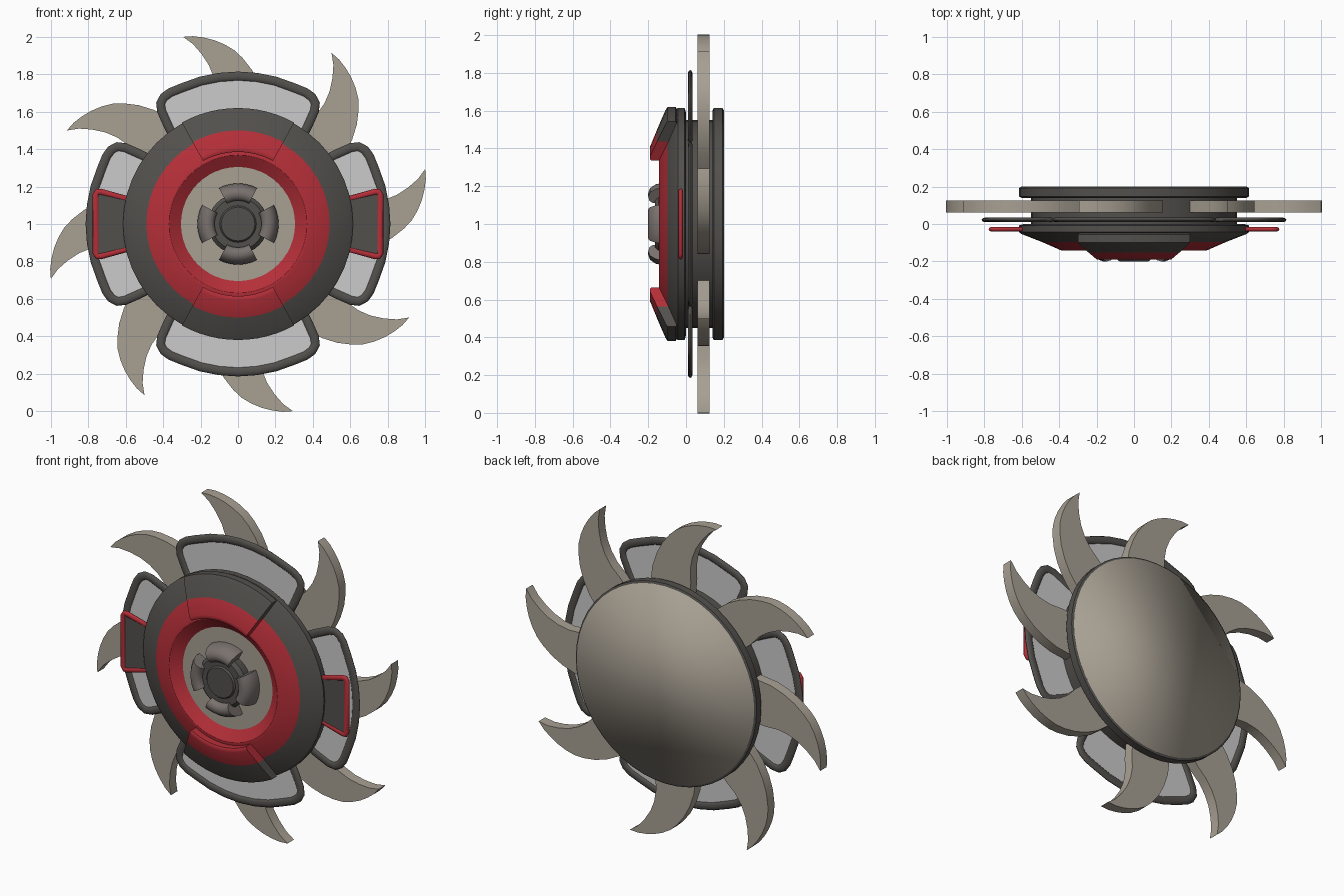
import bpy, bmesh, math

if "Cube" in bpy.data.objects:
    bpy.data.objects.remove(bpy.data.objects["Cube"])

def material(name, r, g, b):
    m = bpy.data.materials.new(name)
    m.diffuse_color = (r, g, b, 1)
    m.use_nodes = True
    m.node_tree.nodes["Principled BSDF"].inputs["Base Color"].default_value = m.diffuse_color
    return m

DARK = material("charcoal", 0.085, 0.08, 0.073)
RED = material("red", 0.46, 0.028, 0.04)
TAUPE = material("taupe", 0.39, 0.35, 0.29)
PALE = material("pale grey", 0.60, 0.60, 0.60)
BROWN = material("brown grey", 0.19, 0.165, 0.155)

def finish(name, bm, mats, angle=35):
    bmesh.ops.remove_doubles(bm, verts=bm.verts, dist=1e-5)
    bmesh.ops.recalc_face_normals(bm, faces=bm.faces)
    me = bpy.data.meshes.new(name)
    bm.to_mesh(me)
    bm.free()
    for m in mats:
        me.materials.append(m)
    ob = bpy.data.objects.new(name, me)
    bpy.context.collection.objects.link(ob)
    bpy.ops.object.select_all(action='DESELECT')
    ob.select_set(True)
    bpy.context.view_layer.objects.active = ob
    bpy.ops.object.shade_smooth_by_angle(angle=math.radians(angle))
    return ob

def lathe(name, prof, mats, ids=None, mid=None, half=180, segs=48, angle=35):
    """Closed (radius, y) profile turned about the y axis through z = 1."""
    bm = bmesh.new()
    full = mid is None
    count = segs if full else segs + 1
    rings = []
    for i in range(count):
        a = math.radians(360 * i / segs if full else mid - half + 2 * half * i / segs)
        rings.append([bm.verts.new((r * math.cos(a), y, 1 + r * math.sin(a))) for r, y in prof])
    n = len(prof)
    for i in range(segs):
        p, q = rings[i], rings[(i + 1) % count]
        for j in range(n):
            k = (j + 1) % n
            f = bm.faces.new((p[j], p[k], q[k], q[j]))
            f.material_index = ids[j] if ids else 0
    if not full:
        bm.faces.new(rings[0])
        bm.faces.new(rings[-1])
    return finish(name, bm, mats, angle)

def plate(name, pts, y0, y1, mat, angle=35):
    """Outline in the x/z plane, extruded along y."""
    bm = bmesh.new()
    a = [bm.verts.new((x, y0, 1 + z)) for x, z in pts]
    b = [bm.verts.new((x, y1, 1 + z)) for x, z in pts]
    bm.faces.new(a)
    bm.faces.new(b)
    for i in range(len(pts)):
        j = (i + 1) % len(pts)
        bm.faces.new((a[i], a[j], b[j], b[i]))
    return finish(name, bm, [mat], angle)

def tube(name, pts, y, w, t, mat):
    """Flattened closed tube following an outline."""
    bm = bmesh.new()
    n, rings = len(pts), []
    for i in range(n):
        (x0, z0), (x, z), (x1, z1) = pts[i - 1], pts[i], pts[(i + 1) % n]
        d = math.hypot(x1 - x0, z1 - z0)
        nx, nz = (z1 - z0) / d, -(x1 - x0) / d
        ring = []
        for k in range(10):
            c = 2 * math.pi * k / 10
            ring.append(bm.verts.new((x + nx * w * math.cos(c), y + t * math.sin(c),
                                      1 + z + nz * w * math.cos(c))))
        rings.append(ring)
    for i in range(n):
        p, q = rings[i], rings[(i + 1) % n]
        for k in range(10):
            m = (k + 1) % 10
            bm.faces.new((p[k], p[m], q[m], q[k]))
    return finish(name, bm, [mat], 60)

def turn(pts, deg):
    c, s = math.cos(math.radians(deg)), math.sin(math.radians(deg))
    return [(x * c - z * s, x * s + z * c) for x, z in pts]

# Front dish: dark rim, red raised ring, taupe recessed centre
lathe("front_dish",
      [(0, 0), (.59, 0), (.615, -.008), (.615, -.043), (.605, -.052), (.49, -.097),
       (.385, -.143), (.368, -.143), (.305, -.10), (0, -.10)],
      [DARK, RED, TAUPE], [0, 0, 0, 0, 0, 1, 1, 1, 2, 2], angle=30)

# Drum between the front dish and the back disc
lathe("middle_drum", [(0, -.01), (.55, -.01), (.55, .15), (0, .15)], [DARK])

# Back disc with smooth taupe cover
lathe("back_rim", [(0, .14), (.6, .14), (.615, .147), (.615, .192), (.605, .198),
                   (.598, .198), (.598, .17), (0, .17)], [DARK])
circle = [(.603 * math.cos(i * math.pi / 24), .603 * math.sin(i * math.pi / 24)) for i in range(48)]
plate("back_cover", circle, .165, .2, TAUPE, 180)

# Eight curved saw blades
blade = [(.5, .915), (.54, .88), (.575, .835), (.605, .785), (.628, .73), (.643, .67), (.645, .61),
         (.635, .53), (.61, .45), (.57, .37), (.50, .28), (.25, .40), (.36, .53),
         (.42, .585), (.462, .645), (.49, .71), (.505, .78), (.51, .85)]
for i in range(8):
    plate(f"blade_{i + 1}", turn(blade, 45 * i), .062, .125, TAUPE)

# Four guard frames with pale panels
side = [(.10, .783), (.20, .763), (.30, .727), (.36, .703), (.395, .678), (.413, .645),
        (.408, .605), (.375, .53), (.34, .46), (.30, .44)]
frame = [(0, .79)] + side + [(-x, z) for x, z in reversed(side)]
for i in range(4):
    pts = turn(frame, 90 * i)
    tube(f"guard_frame_{i + 1}", pts, .022, .025, .013, DARK)
    plate(f"guard_panel_{i + 1}", pts, .018, .026, PALE)

# Red framed tabs on both sides
half_tab = [(.56, .128), (.735, .172), (.752, .172), (.76, .16)]
tab = half_tab + [(x, -z) for x, z in reversed(half_tab)]
for label, s in (("right", 1), ("left", -1)):
    pts = [(s * x, z) for x, z in tab]
    tube(f"{label}_tab_frame", pts, -.028, .017, .012, RED)
    plate(f"{label}_tab_panel", pts, -.034, -.022, DARK)

# Upper and lower clamps, red inside and dark outside
for label, mid in (("upper", 90), ("lower", 270)):
    lathe(f"{label}_clamp_inner", [(.385, -.135), (.385, -.186), (.392, -.19), (.41, -.19),
                                   (.5, -.153), (.5, -.09)], [RED], mid=mid, half=29, segs=12, angle=30)
    lathe(f"{label}_clamp_outer", [(.5, -.09), (.5, -.153), (.6, -.11), (.62, -.098), (.62, -.055),
                                   (.60, -.045)], [DARK], mid=mid, half=29, segs=12, angle=30)

# Centre hub and its four rounded grips
lathe("centre_hub", [(0, -.09), (.16, -.09), (.16, -.145), (.14, -.165), (.098, -.165),
                     (.09, -.175), (0, -.175)], [DARK], segs=32, angle=25)
for i in range(4):
    lathe(f"hub_grip_{i + 1}", [(.125, -.09), (.125, -.175), (.14, -.194), (.165, -.2), (.19, -.19),
                                (.21, -.16), (.217, -.125), (.217, -.09)], [BROWN],
          mid=90 * i, half=28, segs=10, angle=45)
